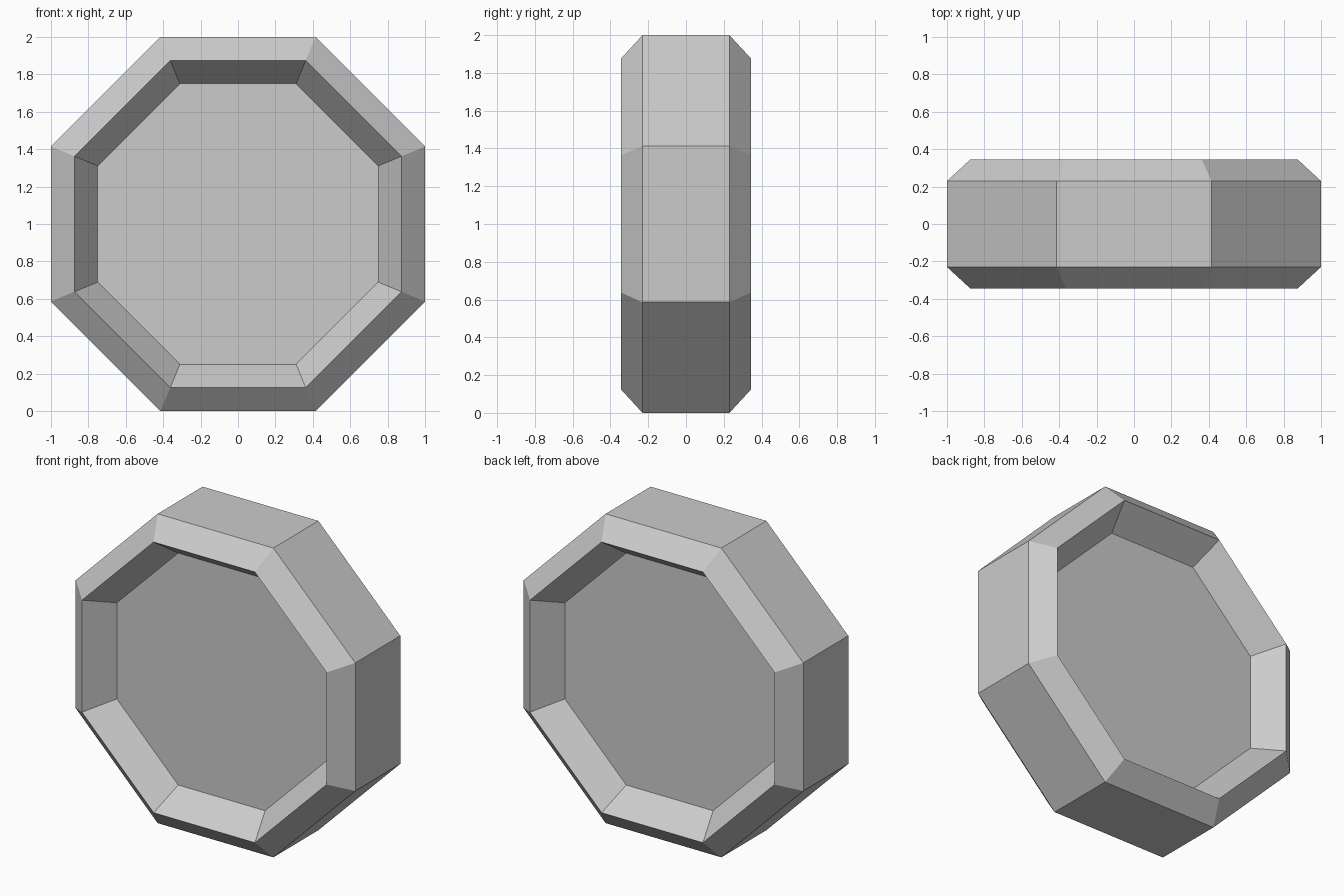
import bpy, bmesh
from math import pi, cos, sin

if "Cube" in bpy.data.objects:
    bpy.data.objects.remove(bpy.data.objects["Cube"])

SIDES = 8
# (apothem, y) from the front panel, over the rim, to the back panel
PROFILE = [(0.75, -0.167), (0.875, -0.345), (1.0, -0.23),
           (1.0, 0.23), (0.875, 0.345), (0.75, 0.167)]

bm = bmesh.new()


def ring(apothem, y):
    r = apothem / cos(pi / SIDES)
    angles = [(i + 0.5) * 2 * pi / SIDES for i in range(SIDES)]
    return [bm.verts.new((r * cos(a), y, 1 + r * sin(a))) for a in angles]


rings = [ring(*p) for p in PROFILE]

# Bevelled rim
for a, b in zip(rings, rings[1:]):
    for i in range(SIDES):
        j = (i + 1) % SIDES
        bm.faces.new((a[i], a[j], b[j], b[i]))

# Recessed panels on both sides
bm.faces.new(rings[0])
bm.faces.new(rings[-1])
bmesh.ops.recalc_face_normals(bm, faces=bm.faces)

mesh = bpy.data.meshes.new("octagonal_wheel")
bm.to_mesh(mesh)
bm.free()
bpy.context.collection.objects.link(bpy.data.objects.new("octagonal_wheel", mesh))
